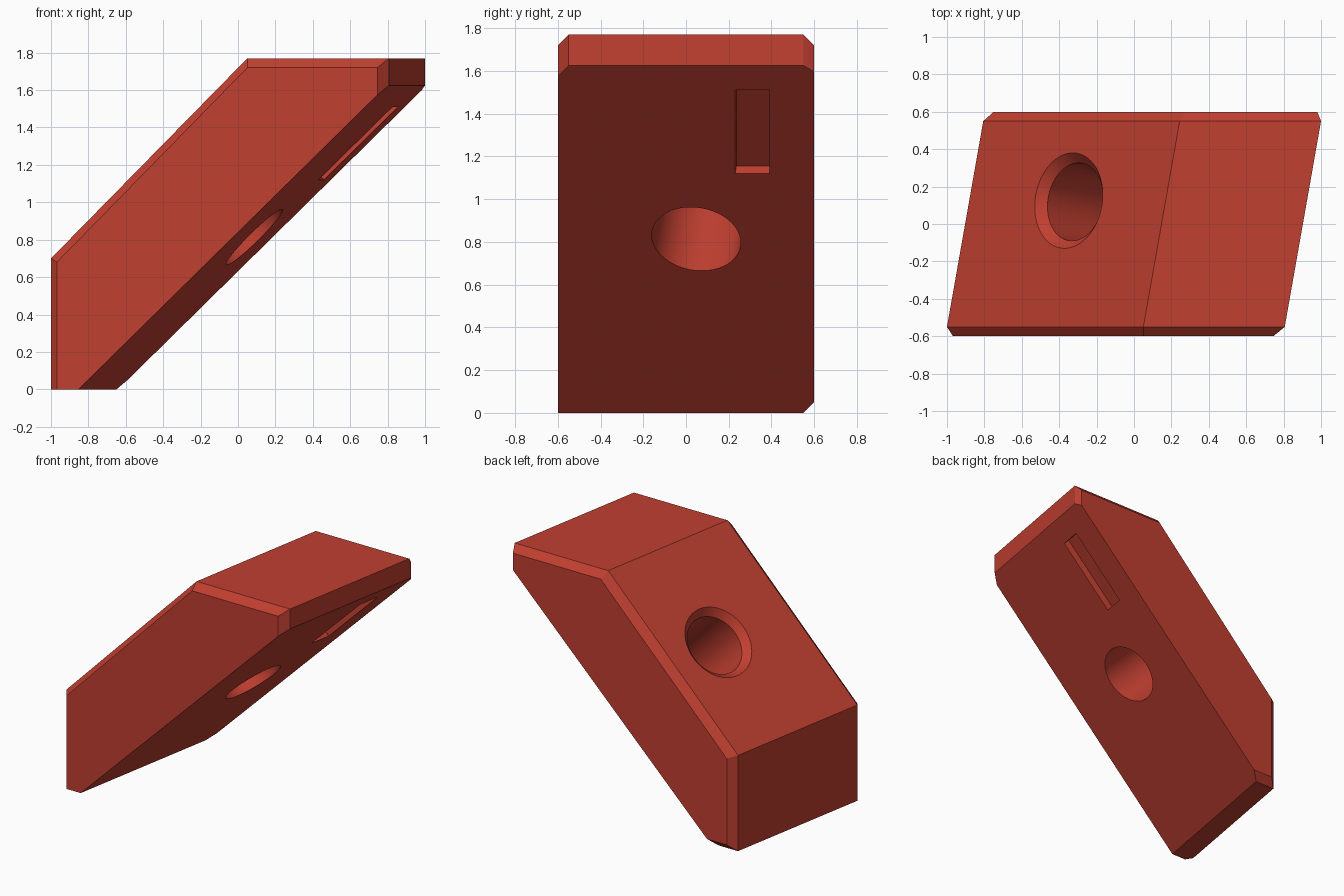
import bpy, bmesh, math
from mathutils import Vector

if "Cube" in bpy.data.objects:
    bpy.data.objects.remove(bpy.data.objects["Cube"])

red = bpy.data.materials.new("brick red")
red.diffuse_color = (0.53, 0.05, 0.03, 1)
red.use_nodes = True
red.node_tree.nodes["Principled BSDF"].inputs["Base Color"].default_value = red.diffuse_color

SHEAR = math.tan(math.radians(10))
SLOPE_N = Vector((-1.02, 1.02 * SHEAR, 1)).normalized()   # upper slope, outward
UNDER_N = Vector((0.985, -0.985 * SHEAR, -1)).normalized()  # underside, outward


def under_x(y, z):
    """x on the underside plane."""
    return 0.806 + (y + 0.55) * SHEAR - (1.625 - z) / 0.985


def under_z(y, x):
    return 1.625 - (under_x(y, 1.625) - x) * 0.985


def loft(name, rings):
    """Skin matching closed rings and cap both ends."""
    bm = bmesh.new()
    loops = [[bm.verts.new(p) for p in ring] for ring in rings]
    n = len(loops[0])
    for a, b in zip(loops, loops[1:]):
        for i in range(n):
            j = (i + 1) % n
            bm.faces.new((a[i], a[j], b[j], b[i]))
    bm.faces.new(loops[0])
    bm.faces.new(loops[-1][::-1])
    bmesh.ops.recalc_face_normals(bm, faces=bm.faces)
    me = bpy.data.meshes.new(name)
    bm.to_mesh(me)
    bm.free()
    me.materials.append(red)
    ob = bpy.data.objects.new(name, me)
    bpy.context.collection.objects.link(ob)
    return ob


def section(y, left, base, shoulder, apex, top, right):
    """Block outline at one depth; the underside follows its plane."""
    return [(left, y, base), (left, y, shoulder), (apex, y, top), (right, y, top),
            (right, y, under_z(y, right)), (under_x(y, base), y, base)]


# Sheared block with chamfered front and back edges
s = 1.1 * SHEAR
block = loft("wedge_block", [
    section(-0.60, -0.968, 0, 0.68, 0.05, 1.72, 0.745),
    section(-0.55, -1.0, 0, 0.70, 0.05, 1.77, 0.806),
    section(0.55, -1.0 + s, 0, 0.70, 0.05 + s, 1.77, 0.806 + s),
    section(0.60, -0.75, 0.05, 0.68, 0.27, 1.72, 0.98)])

# Countersunk bolt hole, square to the upper slope
centre = Vector((-0.35, 0.125, 1.243))
u = SLOPE_N.cross(Vector((0, 1, 0))).normalized()
v = SLOPE_N.cross(u)


def circle(depth, r, n=64):
    c = centre - SLOPE_N * depth
    return [c + u * r * math.cos(2 * math.pi * i / n) + v * r * math.sin(2 * math.pi * i / n)
            for i in range(n)]


hole = loft("hole_cutter", [circle(-0.05, 0.307), circle(0.05, 0.21), circle(1.0, 0.21)])

# Shallow slot in the underside
corners = [Vector((under_x(y, z), y, z))
           for y, z in ((0.23, 1.12), (0.39, 1.12), (0.39, 1.51), (0.23, 1.51))]
slot = loft("slot_cutter", [[p + UNDER_N * d for p in corners] for d in (0.05, -0.05)])

for cutter in (hole, slot):
    mod = block.modifiers.new(cutter.name, 'BOOLEAN')
    mod.operation = 'DIFFERENCE'
    mod.solver = 'EXACT'
    mod.object = cutter

# Apply the cuts and drop the cutters
bpy.context.view_layer.objects.active = block
block.select_set(True)
for mod in list(block.modifiers):
    bpy.ops.object.modifier_apply(modifier=mod.name)
for cutter in (hole, slot):
    bpy.data.objects.remove(cutter)

bpy.ops.object.shade_smooth_by_angle(angle=math.radians(15))
